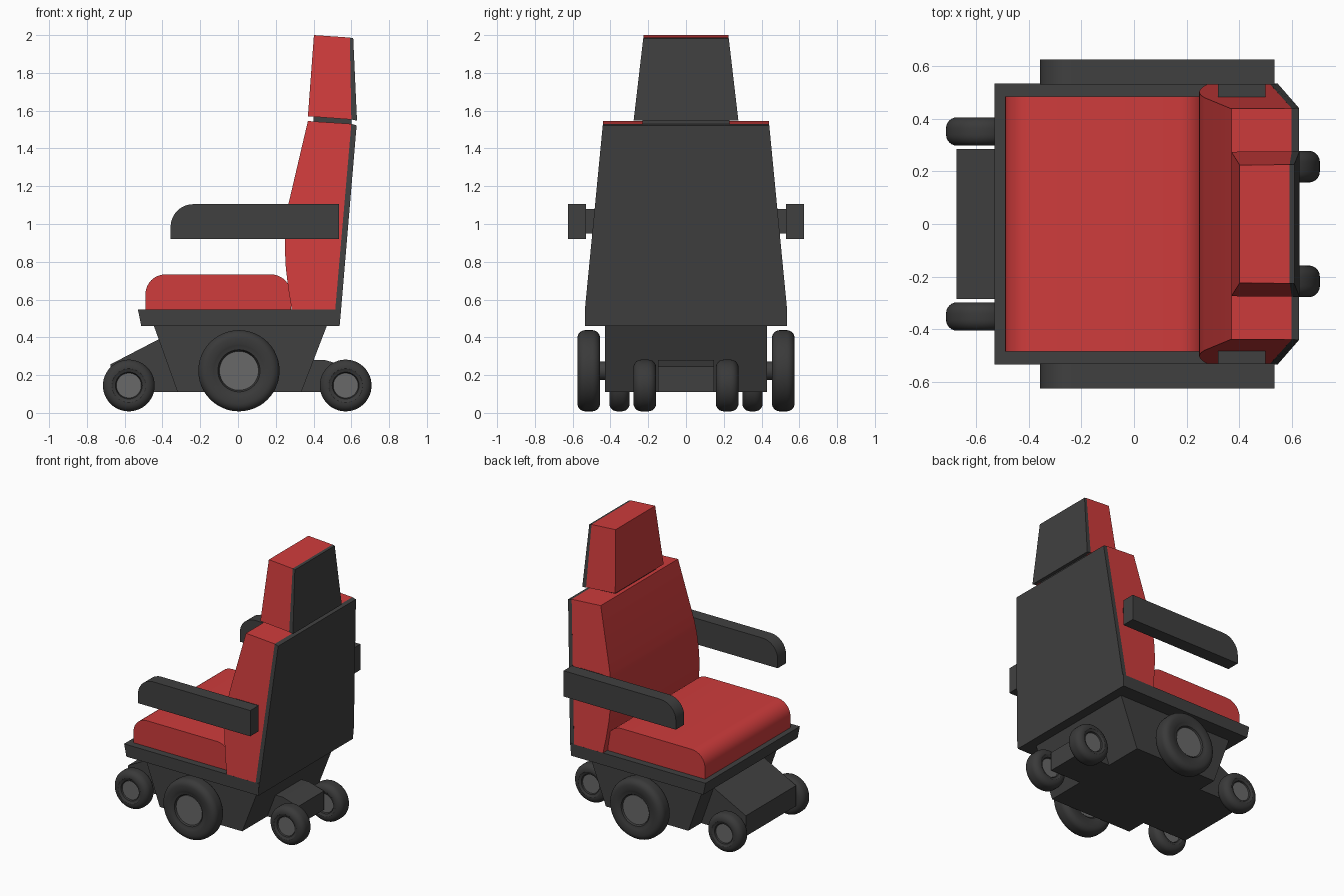
import bpy, bmesh
from math import sin, cos, pi, radians

if "Cube" in bpy.data.objects:
    bpy.data.objects.remove(bpy.data.objects["Cube"])


def material(name, rgb):
    m = bpy.data.materials.new(name)
    m.use_nodes = True
    m.diffuse_color = (*rgb, 1)
    m.node_tree.nodes["Principled BSDF"].inputs["Base Color"].default_value = (*rgb, 1)
    return m


RED = material("red upholstery", (0.62, 0.045, 0.045))
DARK = material("dark grey frame", (0.051, 0.051, 0.051))
TYRE = material("tyre rubber", (0.042, 0.042, 0.042))
HUB = material("grey hub", (0.14, 0.14, 0.14))


def finish(name, bm, mat, smooth=None):
    bmesh.ops.recalc_face_normals(bm, faces=bm.faces)
    me = bpy.data.meshes.new(name)
    bm.to_mesh(me)
    bm.free()
    me.materials.append(mat)
    ob = bpy.data.objects.new(name, me)
    bpy.context.collection.objects.link(ob)
    if smooth:
        bpy.ops.object.select_all(action='DESELECT')
        ob.select_set(True)
        bpy.context.view_layer.objects.active = ob
        bpy.ops.object.shade_smooth_by_angle(angle=radians(smooth))
    return ob


def prism(name, profile, y0, y1, mat, smooth=None):
    """Side profile (x, z) swept across y; y0 and y1 may be functions of z."""
    at = lambda y, z: y(z) if callable(y) else y
    bm = bmesh.new()
    a, b = ([bm.verts.new((x, at(y, z), z)) for x, z in profile] for y in (y0, y1))
    bm.faces.new(a)
    bm.faces.new(b)
    for i in range(len(profile)):
        j = (i + 1) % len(profile)
        bm.faces.new((a[i], a[j], b[j], b[i]))
    return finish(name, bm, mat, smooth)


def wide(name, profile, half, mat, smooth=None):
    """Prism symmetric about the centre plane."""
    neg = (lambda z: -half(z)) if callable(half) else -half
    return prism(name, profile, neg, half, mat, smooth)


def arc(cx, cz, r, start, end, n=8):
    return [(cx + r * cos(radians(start + (end - start) * i / n)),
             cz + r * sin(radians(start + (end - start) * i / n))) for i in range(n + 1)]


def box(x0, x1, z0, z1):
    return [(x0, z0), (x1, z0), (x1, z1), (x0, z1)]


def lathe(name, rings, centre, mat, closed, segs=48):
    """Rings of (radius, y offset) turned about a sideways axle."""
    bm = bmesh.new()
    cx, cy, cz = centre
    loops = [[bm.verts.new((cx + r * cos(2 * pi * k / segs), cy + y, cz + r * sin(2 * pi * k / segs)))
              for k in range(segs)] for r, y in rings]
    pairs = list(zip(loops, loops[1:]))
    if closed:
        pairs.append((loops[-1], loops[0]))
    else:
        bm.faces.new(loops[0])
        bm.faces.new(loops[-1])
    for a, b in pairs:
        for k in range(segs):
            j = (k + 1) % segs
            bm.faces.new((a[k], a[j], b[j], b[k]))
    return finish(name, bm, mat, 35)


def wheel(name, x, y, z, r, w):
    f = 0.042
    half = [(0.48 * r, w - 0.02), (0.52 * r, w - 0.006), (0.63 * r, w - 0.002), (0.65 * r, w)]
    half += [(a, b) for b, a in arc(w - f, r - f, f, 0, 90, 6)]
    lathe(name + "_tyre", half + [(a, -b) for a, b in reversed(half)], (x, y, z), TYRE, True)
    d = w - 0.014
    lathe(name + "_hub", [(0.48 * r, -d), (0.48 * r, d)], (x, y, z), HUB, False)


# Tapered half widths of the backrest and headrest
def back_half(z):
    return 0.535 - max(0, z - 0.55) * 0.097


def head_half(z):
    return 0.277 - (z - 1.55) * 0.117


# Chassis
wide("chassis", [(-0.445, 0.46), (-0.32, 0.11), (0.335, 0.11), (0.47, 0.46)], 0.43, DARK)
wide("front_arm", [(-0.40, 0.40), (-0.675, 0.257), (-0.675, 0.11), (-0.30, 0.11), (-0.30, 0.40)], 0.285, DARK)
wide("rear_arm", [(0.30, 0.11), (0.58, 0.11), (0.58, 0.245), (0.46, 0.28), (0.30, 0.28)], 0.147, DARK)

# Seat
wide("seat_plate", [(-0.53, 0.547), (-0.512, 0.46), (0.538, 0.46), (0.54, 0.547)], 0.535, DARK)
wide("seat_cushion", [(-0.49, 0.54)] + arc(-0.385, 0.628, 0.105, 180, 90)
     + arc(0.175, 0.628, 0.105, 90, 0) + [(0.28, 0.54)], 0.485, RED, 30)

# Backrest
wide("backrest_cushion", [(0.285, 0.545), (0.515, 0.545), (0.60, 1.53), (0.37, 1.545), (0.268, 1.11),
                          (0.256, 1.03), (0.25, 0.95), (0.248, 0.87), (0.253, 0.77), (0.266, 0.66)],
     back_half, RED, 30)
wide("backrest_panel", [(0.508, 0.46), (0.538, 0.46), (0.546, 0.55), (0.628, 1.522), (0.60, 1.53),
                        (0.515, 0.55)], back_half, DARK)

# Headrest
wide("headrest_neck", [(0.40, 1.535), (0.60, 1.52), (0.60, 1.555), (0.40, 1.575)], 0.23, DARK)
wide("headrest_cushion", [(0.37, 1.57), (0.60, 1.553), (0.592, 1.987), (0.402, 2.0)], head_half, RED)
wide("headrest_panel", [(0.60, 1.553), (0.63, 1.547), (0.61, 1.983), (0.592, 1.987)], head_half, DARK)

# Armrests and wheels on both sides
for side, s in (("left", -1), ("right", 1)):
    prism(side + "_armrest", [(-0.357, 0.92), (0.535, 0.92), (0.535, 1.105)]
          + arc(-0.237, 0.985, 0.12, 90, 180), s * 0.53, s * 0.625, DARK, 30)
    prism(side + "_armrest_bracket", box(0.32, 0.50, 0.95, 1.08), s * 0.44, s * 0.532, DARK)
    wheel(side + "_drive_wheel", 0.005, s * 0.515, 0.223, 0.215, 0.06)
    wheel(side + "_front_caster", -0.578, s * 0.352, 0.145, 0.137, 0.054)
    wheel(side + "_rear_caster", 0.57, s * 0.218, 0.145, 0.137, 0.06)
    lathe(side + "_axle", [(0.05, s * 0.40), (0.05, s * 0.50)], (0.005, 0, 0.223), DARK, False, 16)
